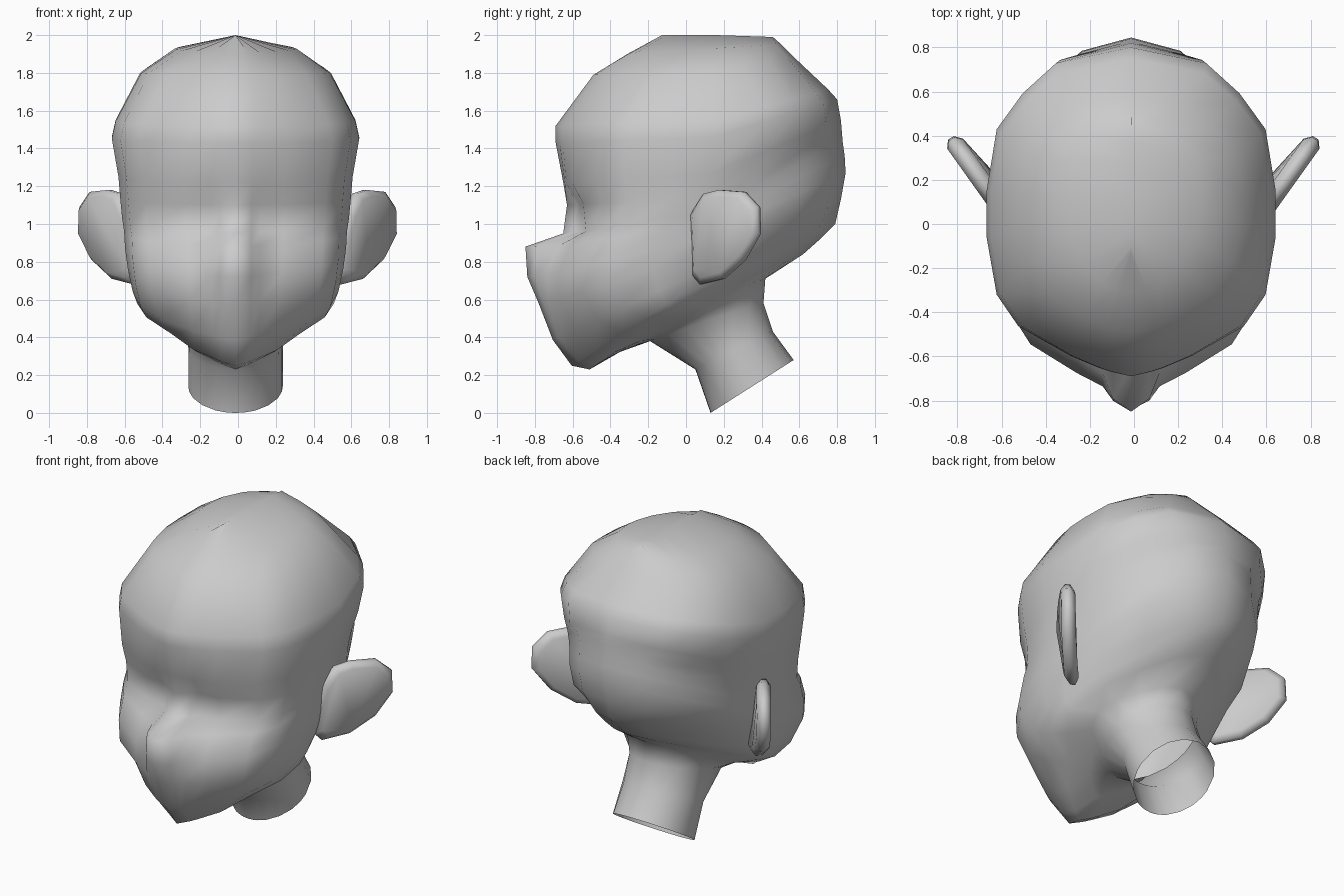
import bpy, bmesh, math
from mathutils import Vector

if "Cube" in bpy.data.objects:
    bpy.data.objects.remove(bpy.data.objects["Cube"])

skin = bpy.data.materials.new("plain_grey")
skin.diffuse_color = (0.6, 0.6, 0.6, 1)
skin.use_nodes = True
skin.node_tree.nodes["Principled BSDF"].inputs["Base Color"].default_value = skin.diffuse_color

# Half cross-sections from front centre to just before the side:
# (fraction of half width, fraction of the way from side to front)
ROUND = [(0, 1), (.14, .99), (.22, .975), (.42, .91), (.7, .71), (.9, .44), (.98, .2)]
JAW = [(0, 1), (.14, .93), (.22, .88), (.43, .74), (.62, .49), (.9, .25), (1, .1)]
FULL = [(0, 1), (.14, .975), (.22, .955), (.42, .89), (.78, .73), (.93, .56), (1, .25)]
EYES = [(0, 1), (.14, .93), (.22, .90), (.42, .88), (.78, .74), (.93, .56), (1, .25)]
BROW = [(0, 1), (.14, .99), (.22, .98), (.42, .94), (.78, .77), (.93, .58), (1, .25)]
# The same from the side to the back centre
BACK = [(math.cos(i * math.pi / 8), math.sin(i * math.pi / 8)) for i in range(5)]
BACK_LOW = [(1, 0), (.87, .34), (.61, .63), (.31, .88), (0, 1)]
BACK_WIDE = [(1, 0), (.93, .43), (.75, .68), (.52, .89), (0, 1)]


def blend(a, b, k):
    return [(p[0] + (q[0] - p[0]) * k, p[1] + (q[1] - p[1]) * k) for p, q in zip(a, b)]


def ring(front, side, back, section, nose=0, rear=BACK):
    """Tilted closed loop through a front, a side and a back point."""
    w, sy, sz = side
    half = []
    for i, (u, f) in enumerate(section):
        push = nose * (1, .75, .1, 0, 0, 0, 0)[i]
        half.append(Vector((u * w, sy + (front[0] - sy) * f - push, sz + (front[1] - sz) * f)))
    for u, f in rear:
        half.append(Vector((u * w, sy + (back[0] - sy) * f, sz + (back[1] - sz) * f)))
    half[-1].x = 0
    other = [Vector((-p.x, p.y, p.z)) for p in reversed(half[1:-1])]
    return half + other


def finish(name, bm, shift):
    bmesh.ops.recalc_face_normals(bm, faces=bm.faces)
    for v in bm.verts:
        v.co.x += shift
    for f in bm.faces:
        f.smooth = True
    me = bpy.data.meshes.new(name)
    bm.to_mesh(me)
    bm.free()
    me.materials.append(skin)
    ob = bpy.data.objects.new(name, me)
    bpy.context.collection.objects.link(ob)


def loft(bm, loops):
    rows = [[bm.verts.new(p) for p in loop] for loop in loops]
    n = len(rows[0])
    for a, b in zip(rows, rows[1:]):
        for i in range(n):
            j = (i + 1) % n
            bm.faces.new((a[i], a[j], b[j], b[i]))
    return rows


# Neck, open at the bottom
loops = [
    ring((.13, .0), (.25, .35, .14), (.57, .28), ROUND),
    ring((.05, .23), (.25, .25, .34), (.46, .43), ROUND),
    ring((-.19, .38), (.26, .14, .50), (.41, .58), ROUND),
]
# Jaw and chin: pointed section widening into the face
loops += [
    ring((-.357, .32), (.36, .10, .56), (.42, .71), JAW, 0, BACK_LOW),
    ring((-.51, .23), (.47, .0, .58), (.62, .84), JAW, 0, BACK_LOW),
    ring((-.605, .25), (.52, -.02, .63), (.71, .92), blend(JAW, FULL, .25), 0, BACK_LOW),
    ring((-.705, .386), (.545, .0, .71), (.79, 1.0), blend(JAW, FULL, .7), 0, BACK_LOW),
]
# Muzzle, nose, eye hollows and brow
loops += [
    ring((-.765, .58), (.57, .03, .82), (.82, 1.13), FULL, .015),
    ring((-.765, .72), (.585, .05, .92), (.845, 1.27), FULL, .075),
    ring((-.69, .88), (.59, .05, .99), (.84, 1.36), FULL, .16),
    ring((-.61, .95), (.60, .06, 1.05), (.83, 1.43), EYES, .04),
    ring((-.63, 1.10), (.61, .09, 1.14), (.825, 1.49), EYES),
    ring((-.65, 1.22), (.62, .12, 1.26), (.82, 1.55), BROW, 0, BACK_WIDE),
]
# Forehead and crown
loops += [
    ring((-.69, 1.43), (.655, .15, 1.46), (.80, 1.66), FULL, 0, BACK_WIDE),
    ring((-.69, 1.52), (.635, .15, 1.55), (.75, 1.715), FULL, 0, BACK_WIDE),
    ring((-.49, 1.79), (.505, .14, 1.80), (.58, 1.875), blend(FULL, ROUND, .5)),
    ring((-.31, 1.90), (.32, .15, 1.93), (.505, 1.95), ROUND),
    ring((-.13, 2.0), (.0, .16, 2.0), (.46, 1.99), ROUND),
]
bm = bmesh.new()
loft(bm, loops)
bmesh.ops.remove_doubles(bm, verts=bm.verts, dist=.004)
finish("head_and_neck", bm, -.013)

# Ears: thin rounded plates swept back, their lower front edge tucked into the head
OUTLINE = [(.03, 1.05), (.10, 1.16), (.18, 1.18), (.31, 1.17), (.385, 1.09),
           (.39, .95), (.31, .81), (.20, .71), (.08, .68), (.04, .73)]
CENTRE = (.21, .94)


def ear_loop(scale, offset):
    pts = []
    for y, z in OUTLINE:
        y = CENTRE[0] + (y - CENTRE[0]) * scale
        z = CENTRE[1] + (z - CENTRE[1]) * scale
        tuck = max(0, 1 - (y - .03) / .36) * (.03 + .25 * max(0, 1.0 - z))
        x = .60 + .63 * (y - .03) - tuck
        pts.append(Vector((x + .85 * offset, y - .53 * offset, z)))
    return pts


for name, sign in (("ear_right", 1), ("ear_left", -1)):
    bm = bmesh.new()
    rows = loft(bm, [ear_loop(.86, -.042), ear_loop(1, -.015),
                     ear_loop(1, .015), ear_loop(.86, .042)])
    bm.faces.new(rows[0])
    bm.faces.new(rows[-1])
    for v in bm.verts:
        v.co.x *= sign
    finish(name, bm, -.003)
